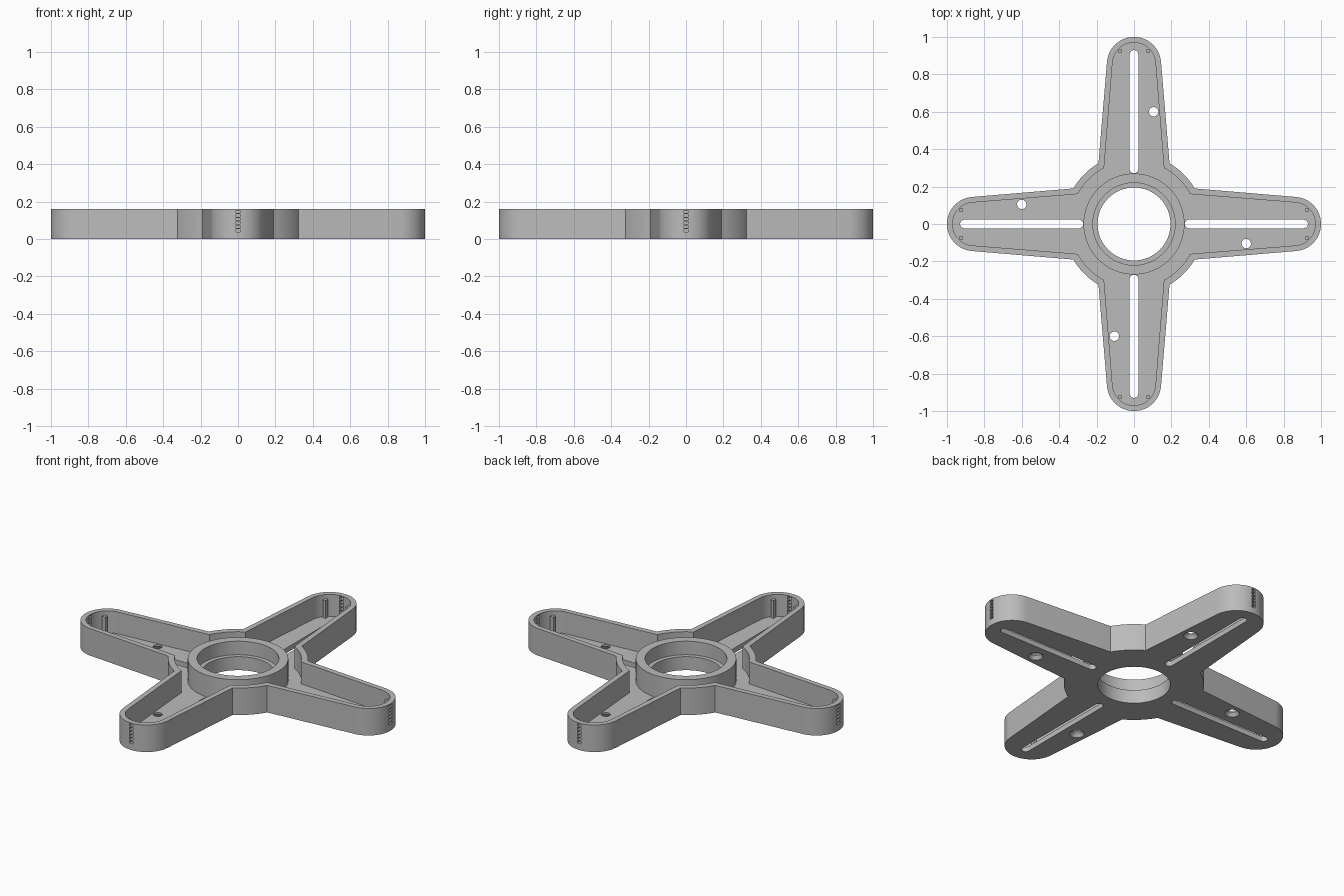
import bpy, bmesh
from math import radians, sin, cos, asin, degrees
from mathutils import Vector, Matrix

cube = bpy.data.objects.get("Cube")
if cube:
    bpy.data.objects.remove(cube, do_unlink=True)

HEIGHT, FLOOR = 0.16, 0.03

grey = bpy.data.materials.new("plain grey")
grey.use_nodes = True
grey.diffuse_color = (0.5, 0.5, 0.5, 1)
grey.node_tree.nodes["Principled BSDF"].inputs["Base Color"].default_value = (0.5, 0.5, 0.5, 1)


def arc(cx, cy, r, start, end, steps):
    """Points along an arc, angles in degrees."""
    angles = [radians(start + (end - start) * i / steps) for i in range(steps + 1)]
    return [Vector((cx + r * cos(a), cy + r * sin(a))) for a in angles]


def circle(cx, cy, r, steps=64):
    return arc(cx, cy, r, 0, 360, steps)[:-1]


def rectangle(cx, cy, w, d):
    return [Vector((cx + sx * w / 2, cy + sy * d / 2))
            for sx, sy in ((-1, -1), (1, -1), (1, 1), (-1, 1))]


def loft(bm, sections, turn=0):
    """Closed solid through stacked (outline, z) sections, turned about z."""
    rot = Matrix.Rotation(radians(turn), 3, 'Z')
    rings = [[bm.verts.new(rot @ Vector((p.x, p.y, z))) for p in pts] for pts, z in sections]
    bm.faces.new(rings[0][::-1])
    bm.faces.new(rings[-1])
    for low, high in zip(rings, rings[1:]):
        for i in range(len(low)):
            j = (i + 1) % len(low)
            bm.faces.new((low[i], low[j], high[j], high[i]))


def make(name, bm):
    mesh = bpy.data.meshes.new(name)
    bm.to_mesh(mesh)
    bm.free()
    mesh.materials.append(grey)
    obj = bpy.data.objects.new(name, mesh)
    bpy.context.collection.objects.link(obj)
    return obj


def cross_outline(base_half, hub_r, tip_r):
    """Four tapered, round-ended arms joined by hub arcs."""
    base_angle = degrees(asin(base_half / hub_r))
    points = []
    for turn in range(0, 360, 90):
        arm = arc(0, 0.855, tip_r, 5, 175, 28)
        hub = arc(0, 0, hub_r, 90 + base_angle, 180 - base_angle, 8)
        rot = Matrix.Rotation(radians(turn), 2)
        points += [rot @ p for p in arm + hub]
    return points


def combine(target, tool, operation):
    mod = target.modifiers.new(operation, 'BOOLEAN')
    mod.object, mod.operation, mod.solver = tool, operation, 'EXACT'
    bpy.context.view_layer.objects.active = target
    bpy.ops.object.modifier_apply(modifier=mod.name)
    bpy.data.objects.remove(tool, do_unlink=True)


# Cross-shaped body
bm = bmesh.new()
outer = cross_outline(0.19, 0.376, 0.145)
loft(bm, [(outer, 0), (outer, HEIGHT)])
frame = make("cross_frame", bm)

# Pocket leaving a thin rim and floor
bm = bmesh.new()
inner = cross_outline(0.16, 0.34, 0.115)
loft(bm, [(inner, FLOOR), (inner, HEIGHT + 0.1)])
combine(frame, make("pocket_cutter", bm), 'DIFFERENCE')

# Central collar
bm = bmesh.new()
collar = circle(0, 0, 0.27)
loft(bm, [(collar, 0.01), (collar, HEIGHT)])
combine(frame, make("collar", bm), 'UNION')

# Stepped bore, arm slots, countersunk holes and end vents
bm = bmesh.new()
bore, seat = circle(0, 0, 0.195), circle(0, 0, 0.22)
loft(bm, [(bore, -0.1), (bore, 0.08), (seat, 0.08), (seat, HEIGHT + 0.1)])
slot = arc(0, 0.907, 0.023, 0, 180, 10) + arc(0, 0.294, 0.023, 180, 360, 10)
hole = circle(0.105, 0.6, 0.025, 24)
sink = circle(0.105, 0.6, 0.047, 24)
vent = rectangle(0, 0.99, 0.024, 0.08)
for turn in range(0, 360, 90):
    loft(bm, [(slot, -0.05), (slot, FLOOR + 0.02)], turn)
    loft(bm, [(sink, -0.01), (hole, 0.02), (hole, FLOOR + 0.02)], turn)
    for i in range(6):
        z = 0.038 + i * 0.02
        loft(bm, [(vent, z), (vent, z + 0.015)], turn)
combine(frame, make("opening_cutter", bm), 'DIFFERENCE')

# Small square posts inside the arm ends
bm = bmesh.new()
for turn in range(0, 360, 90):
    for side in (-1, 1):
        post = rectangle(side * 0.075, 0.925, 0.018, 0.022)
        loft(bm, [(post, FLOOR - 0.01), (post, 0.135)], turn)
posts = make("end_posts", bm)

# Smooth the rounded walls, keep the edges crisp
bpy.ops.object.select_all(action='DESELECT')
frame.select_set(True)
bpy.context.view_layer.objects.active = frame
bpy.ops.object.shade_smooth_by_angle(angle=radians(30))
